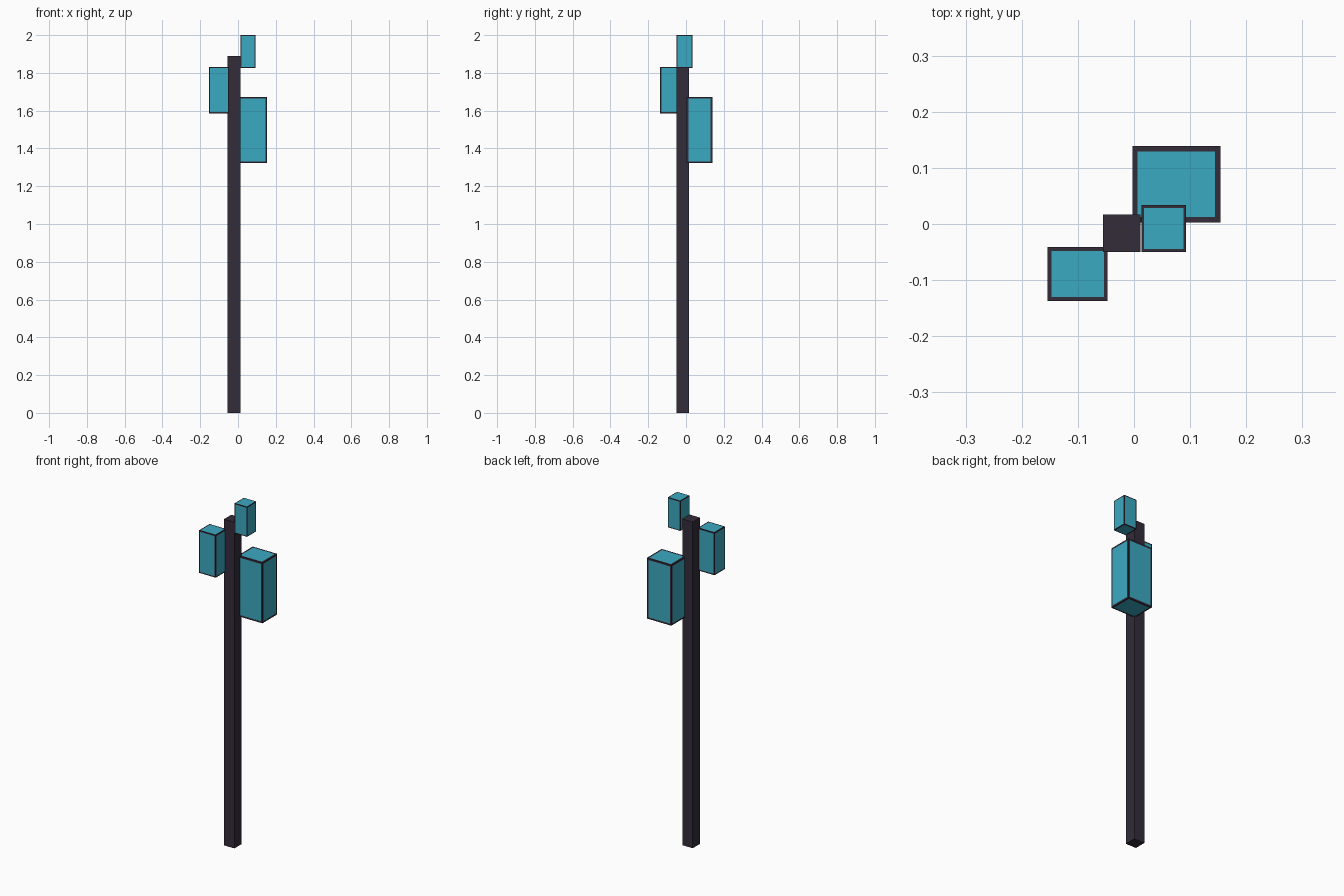
import bpy, bmesh
from mathutils import Vector

if "Cube" in bpy.data.objects:
    bpy.data.objects.remove(bpy.data.objects["Cube"])


def material(name, color):
    m = bpy.data.materials.new(name)
    m.diffuse_color = color
    m.use_nodes = True
    m.node_tree.nodes["Principled BSDF"].inputs["Base Color"].default_value = m.diffuse_color
    return m


dark = material("dark_frame", (0.033, 0.025, 0.042, 1))
teal = material("teal_glass", (0.044, 0.402, 0.539, 1))


def box(name, lo, hi, rim=0):
    """Box between two corners; with a rim, every face gets a framed teal pane."""
    lo, hi = Vector(lo), Vector(hi)
    bm = bmesh.new()
    bmesh.ops.create_cube(bm, size=1)
    bmesh.ops.scale(bm, vec=hi - lo, verts=bm.verts)
    bmesh.ops.translate(bm, vec=(lo + hi) / 2, verts=bm.verts)
    if rim:
        panes = bm.faces[:]
        bmesh.ops.inset_individual(bm, faces=panes, thickness=rim)
        for f in panes:
            f.material_index = 1
    me = bpy.data.meshes.new(name)
    bm.to_mesh(me)
    bm.free()
    me.materials.append(dark)
    me.materials.append(teal)
    ob = bpy.data.objects.new(name, me)
    bpy.context.collection.objects.link(ob)
    return ob


# Tall square post
box("post", (-0.055, -0.05, 0), (0.012, 0.017, 1.89))

# Three framed lamps clustered around the top
box("large_lamp", (-0.003, 0.003, 1.322), (0.154, 0.139, 1.673), 0.0135)
box("medium_lamp", (-0.154, -0.137, 1.586), (-0.047, -0.041, 1.832), 0.0095)
box("small_lamp", (0.013, -0.05, 1.827), (0.093, 0.034, 2.0), 0.0072)
